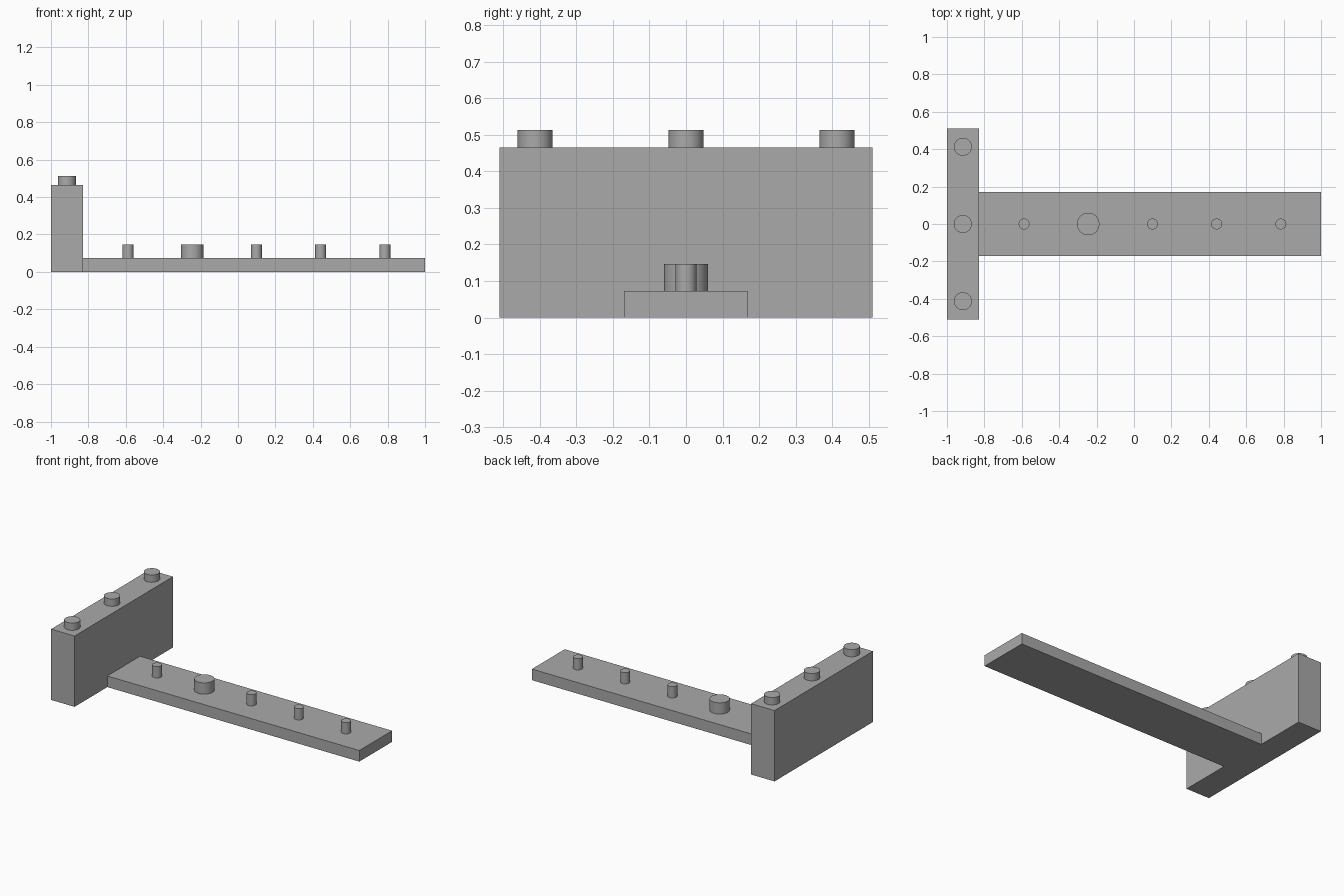
import bpy
import math

cube = bpy.data.objects.get("Cube")
if cube:
    bpy.data.objects.remove(cube, do_unlink=True)

GREY = (0.4, 0.4, 0.4, 1.0)
grey = bpy.data.materials.new("plain grey")
grey.use_nodes = True
grey.diffuse_color = GREY
grey.node_tree.nodes["Principled BSDF"].inputs["Base Color"].default_value = GREY


def block(name, x0, x1, width, height):
    """Box resting on the ground, centred on y."""
    bpy.ops.mesh.primitive_cube_add(size=1, location=((x0 + x1) / 2, 0, height / 2))
    obj = bpy.context.object
    obj.name = name
    obj.scale = (x1 - x0, width, height)
    bpy.ops.object.transform_apply(location=False, rotation=False, scale=True)
    obj.data.materials.append(grey)


def peg(name, x, y, z0, z1, radius):
    """Round upright peg with a crisp rim."""
    bpy.ops.mesh.primitive_cylinder_add(
        vertices=48, radius=radius, depth=z1 - z0, location=(x, y, (z0 + z1) / 2))
    obj = bpy.context.object
    obj.name = name
    obj.data.materials.append(grey)
    bpy.ops.object.shade_smooth_by_angle(angle=math.radians(30))


WALL_X, WALL_TOP, PLATE_TOP = -0.83, 0.465, 0.073

# Upright end wall and the long low plate
block("end_wall", -1.0, WALL_X, 1.02, WALL_TOP)
block("base_plate", WALL_X, 1.0, 0.34, PLATE_TOP)

# Three pegs along the top of the wall
for side, y in (("right", -0.413), ("middle", 0), ("left", 0.413)):
    peg("wall_peg_" + side, -0.915, y, WALL_TOP, 0.513, 0.048)

# Row of pegs along the plate, the second one thicker
for i in range(5):
    thick = i == 1
    peg("thick_plate_peg" if thick else f"plate_peg_{i + 1}",
        -0.588 + i * 0.3433, 0, PLATE_TOP, 0.147, 0.06 if thick else 0.029)
